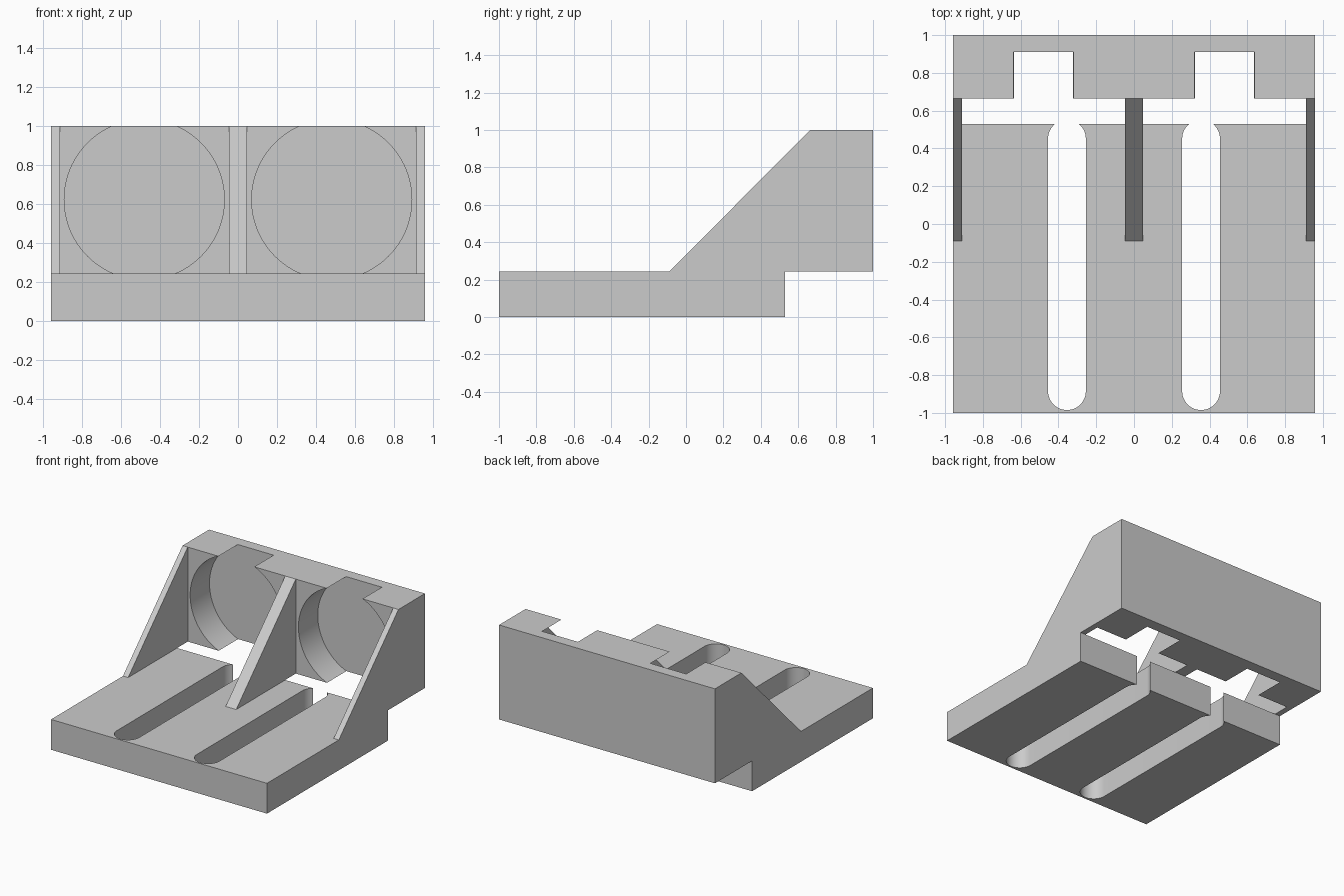
import bpy
import bmesh
from math import pi, radians, sin, cos
from mathutils import Vector

cube = bpy.data.objects.get("Cube")
if cube:
    bpy.data.objects.remove(cube, do_unlink=True)

# Single plain grey
grey = bpy.data.materials.new("light grey")
grey.use_nodes = True
colour = (0.6, 0.6, 0.6, 1)
grey.diffuse_color = colour
grey.node_tree.nodes["Principled BSDF"].inputs["Base Color"].default_value = colour


def prism(name, points, direction):
    """Extrude a closed flat outline of 3D points along a direction."""
    bm = bmesh.new()
    face = bm.faces.new([bm.verts.new(p) for p in points])
    result = bmesh.ops.extrude_face_region(bm, geom=[face], use_keep_orig=True)
    moved = [v for v in result["geom"] if isinstance(v, bmesh.types.BMVert)]
    bmesh.ops.translate(bm, verts=moved, vec=Vector(direction))
    bmesh.ops.recalc_face_normals(bm, faces=bm.faces[:])
    mesh = bpy.data.meshes.new(name)
    bm.to_mesh(mesh)
    bm.free()
    mesh.materials.append(grey)
    obj = bpy.data.objects.new(name, mesh)
    bpy.context.collection.objects.link(obj)
    return obj


def box(name, x, y, z):
    outline = [(x[0], y[0], z[0]), (x[1], y[0], z[0]),
               (x[1], y[1], z[0]), (x[0], y[1], z[0])]
    return prism(name, outline, (0, 0, z[1] - z[0]))


def arc(radius, start, end, steps):
    return [(radius * cos(start + (end - start) * i / steps),
             radius * sin(start + (end - start) * i / steps))
            for i in range(steps + 1)]


def cut(target, cutter):
    """Subtract the cutter, then discard it."""
    cutter.hide_render = True
    mod = target.modifiers.new("cut", "BOOLEAN")
    mod.operation = "DIFFERENCE"
    mod.solver = "EXACT"
    mod.object = cutter
    bpy.ops.object.select_all(action="DESELECT")
    bpy.context.view_layer.objects.active = target
    target.select_set(True)
    bpy.ops.object.modifier_apply(modifier=mod.name)
    bpy.data.objects.remove(cutter, do_unlink=True)


HALF, FLOOR, TOP = 0.957, 0.243, 1.0
BACK_FRONT = 0.665

# Main plates
base = box("base_plate", (-HALF, HALF), (-1, 0.53), (0, FLOOR))
back = box("back_block", (-HALF, HALF), (BACK_FRONT, 1), (FLOOR, TOP))

for side in (-1, 1):
    # Long rounded slot that breaks out of the rear edge of the base
    x = side * 0.355
    front_end = [(x + u, -0.885 + v, -0.1) for u, v in arc(0.1, pi, 2 * pi, 24)]
    rear_end = [(x + u, 0.452 + v, -0.1) for u, v in arc(0.1, 0, pi, 24)]
    cut(base, prism("slot_cutter", front_end + rear_end, (0, 0, 0.5)))

    # Round pocket, open at the top and bottom of the block
    ring = [(side * 0.48 + u, 0.5, 0.622 + v)
            for u, v in arc(0.41, 0, 2 * pi, 96)[:-1]]
    cut(back, prism("pocket_cutter", ring, (0, 0.41, 0)))

# Triangular ribs
for name, x, width in (("right_rib", -HALF, 0.046),
                       ("middle_rib", -0.047, 0.094),
                       ("left_rib", HALF - 0.046, 0.046)):
    prism(name, [(x, -0.09, FLOOR), (x, BACK_FRONT, FLOOR),
                 (x, BACK_FRONT, TOP)], (width, 0, 0))

# Smooth curved walls, crisp edges
for obj in (base, back):
    bpy.ops.object.select_all(action="DESELECT")
    obj.select_set(True)
    bpy.context.view_layer.objects.active = obj
    bpy.ops.object.shade_smooth_by_angle(angle=radians(30))
